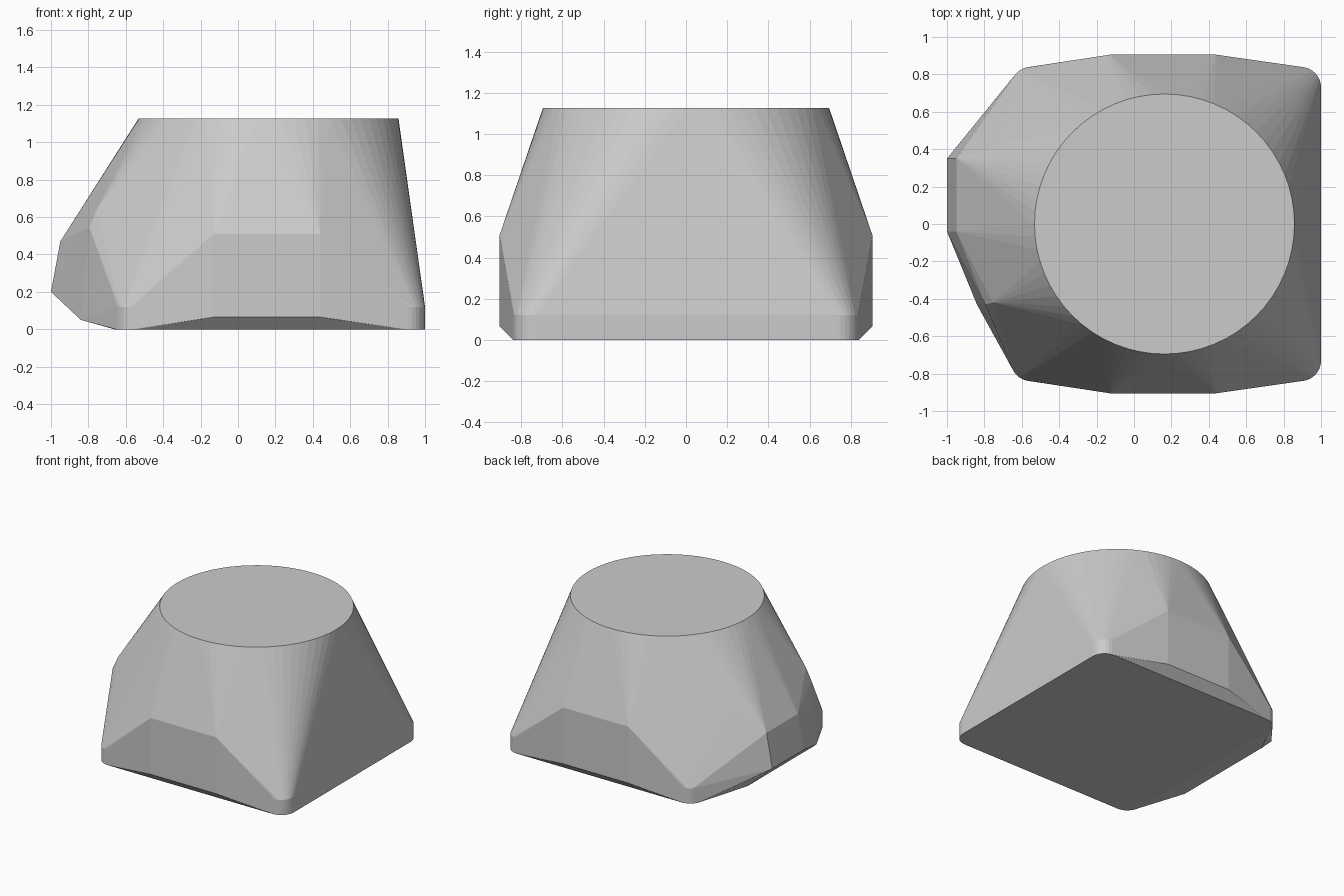
import bpy
import bmesh
from math import cos, sin, pi

cube = bpy.data.objects.get("Cube")
if cube:
    bpy.data.objects.remove(cube, do_unlink=True)

grey = bpy.data.materials.new("plain grey")
grey.use_nodes = True
colour = (0.6, 0.6, 0.6, 1)
grey.diffuse_color = colour
grey.node_tree.nodes["Principled BSDF"].inputs["Base Color"].default_value = colour


def arc(cx, cy, r, start, end, steps):
    """Points along an arc, angles in radians."""
    angles = [start + (end - start) * i / steps for i in range(steps + 1)]
    return [(cx + r * cos(a), cy + r * sin(a)) for a in angles]


points = []

# round flat top
points += [(x, y, 1.127) for x, y in arc(0.163, 0, 0.695, 0, 2 * pi * 63 / 64, 63)]

# rounded rectangular base slab
x_min, x_max, half_y, r = -0.66, 1.0, 0.84, 0.11
corners = [(x_max - r, half_y - r), (x_min + r, half_y - r),
           (x_min + r, r - half_y), (x_max - r, r - half_y)]
for i, (cx, cy) in enumerate(corners):
    for x, y in arc(cx, cy, r, i * pi / 2, (i + 1) * pi / 2, 8):
        points += [(x, y, 0), (x, y, 0.12)]

# side plates and end posts, mirrored across y
for side in (1, -1):
    points += [(x, side * 0.905, z) for x in (-0.13, 0.44) for z in (0.065, 0.51)]
    points += [(-0.84, side * 0.43, 0.05), (-0.795, side * 0.43, 0.545),
               (-0.755, side * 0.42, 0.64)]

# offset lug on the end
for y in (-0.04, 0.35):
    points += [(-1.0, y, 0.2), (-0.95, y, 0.47)]

# skin stretched around all the parts
bm = bmesh.new()
for p in points:
    bm.verts.new(p)
hull = bmesh.ops.convex_hull(bm, input=bm.verts)
spare = {g for g in hull["geom_interior"] + hull["geom_unused"]
         if isinstance(g, bmesh.types.BMVert)}
bmesh.ops.delete(bm, geom=list(spare), context='VERTS')
bmesh.ops.dissolve_limit(bm, angle_limit=0.005, verts=bm.verts, edges=bm.edges)
bmesh.ops.recalc_face_normals(bm, faces=bm.faces)

mesh = bpy.data.meshes.new("hull_body")
bm.to_mesh(mesh)
bm.free()
mesh.materials.append(grey)
body = bpy.data.objects.new("hull_body", mesh)
bpy.context.collection.objects.link(body)
